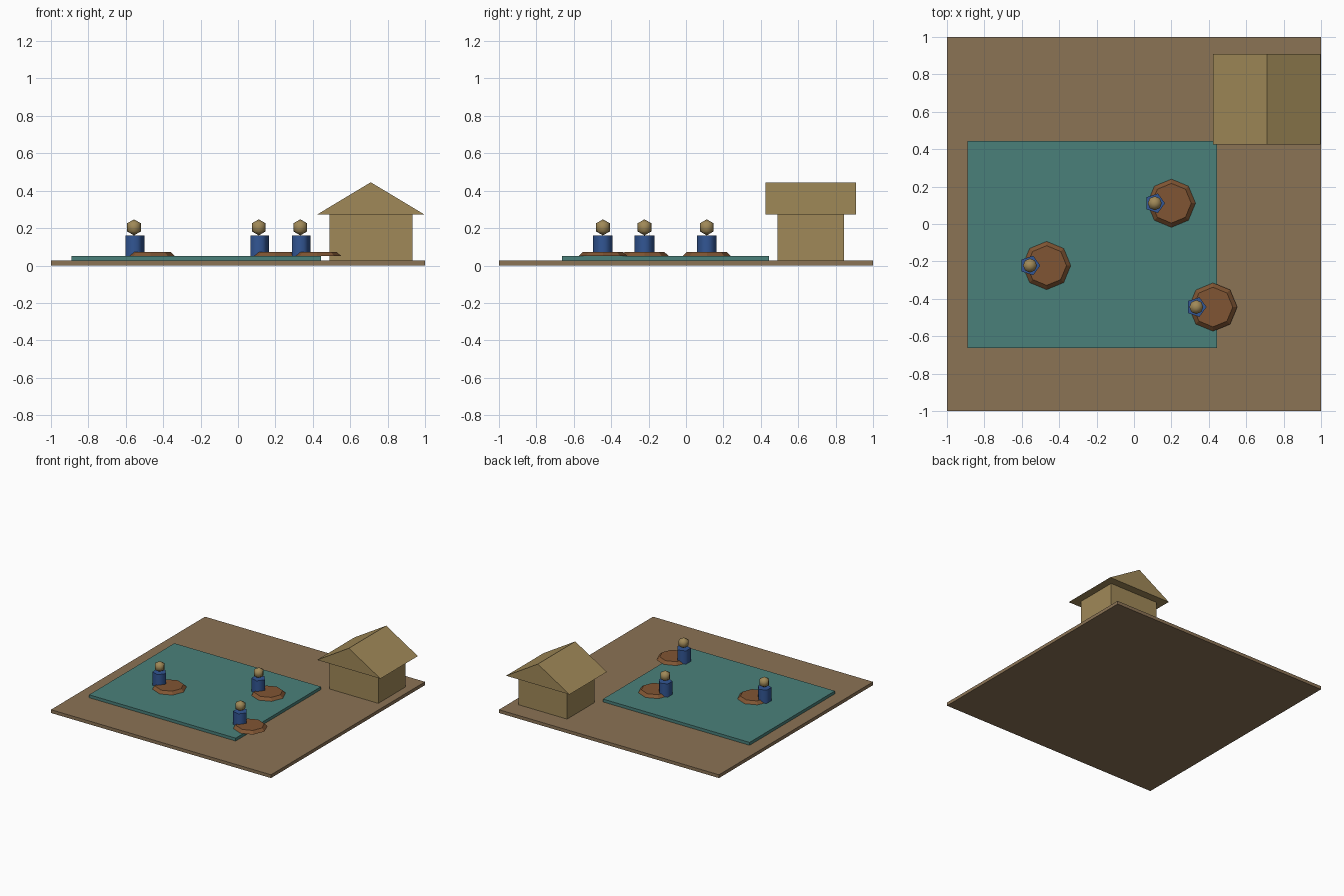
import bpy, bmesh, math
from mathutils import Matrix

if "Cube" in bpy.data.objects:
    bpy.data.objects.remove(bpy.data.objects["Cube"])


def srgb(r, g, b):
    lin = lambda c: c / 12.92 if c <= 0.04045 else ((c + 0.055) / 1.055) ** 2.4
    return (lin(r / 255), lin(g / 255), lin(b / 255), 1)


def material(name, *rgb):
    m = bpy.data.materials.new(name)
    m.diffuse_color = srgb(*rgb)
    m.use_nodes = True
    m.node_tree.nodes["Principled BSDF"].inputs["Base Color"].default_value = m.diffuse_color
    return m


earth = material("earth brown", 139, 115, 85)
water = material("pond teal", 74, 128, 122)
wood = material("boat wood", 128, 85, 51)
cloth = material("blue cloth", 50, 86, 148)
tan = material("tan", 160, 137, 88)


def finish(name, bm, mat, smooth=None):
    bmesh.ops.recalc_face_normals(bm, faces=bm.faces)
    mesh = bpy.data.meshes.new(name)
    bm.to_mesh(mesh)
    bm.free()
    mesh.materials.append(mat)
    obj = bpy.data.objects.new(name, mesh)
    bpy.context.collection.objects.link(obj)
    if smooth:
        bpy.ops.object.select_all(action='DESELECT')
        obj.select_set(True)
        bpy.context.view_layer.objects.active = obj
        bpy.ops.object.shade_smooth_by_angle(angle=math.radians(smooth))
    return obj


def box(name, x0, x1, y0, y1, z0, z1, mat):
    bm = bmesh.new()
    size = Matrix.Diagonal((x1 - x0, y1 - y0, z1 - z0, 1))
    mid = Matrix.Translation(((x0 + x1) / 2, (y0 + y1) / 2, (z0 + z1) / 2))
    bmesh.ops.create_cube(bm, size=1, matrix=mid @ size)
    return finish(name, bm, mat)


def frustum(name, x, y, z0, z1, r0, r1, sides, mat, smooth=None):
    # Regular polygon prism with one corner pointing along +x
    bm = bmesh.new()
    rings = []
    for z, r in ((z0, r0), (z1, r1)):
        angles = [2 * math.pi * i / sides for i in range(sides)]
        rings.append([bm.verts.new((x + r * math.cos(a), y + r * math.sin(a), z)) for a in angles])
    low, high = rings
    bm.faces.new(low[::-1])
    bm.faces.new(high)
    for i in range(sides):
        j = (i + 1) % sides
        bm.faces.new((low[i], low[j], high[j], high[i]))
    return finish(name, bm, mat, smooth)


# Ground slab and pond
box("ground", -1, 1, -1, 1, 0, 0.027, earth)
box("pond", -0.889, 0.444, -0.664, 0.444, 0.015, 0.051, water)

# Hut walls
box("hut_walls", 0.489, 0.933, 0.489, 0.845, 0.01, 0.272, tan)

# Gabled roof: triangle extruded along y
bm = bmesh.new()
profile = ((0.422, 0.272), (0.998, 0.272), (0.71, 0.445))
gable = bm.faces.new([bm.verts.new((x, 0.424, z)) for x, z in profile])
back = bmesh.ops.extrude_face_region(bm, geom=[gable])["geom"]
moved = [v for v in back if isinstance(v, bmesh.types.BMVert)]
bmesh.ops.translate(bm, verts=moved, vec=(0, 0.486, 0))
finish("hut_roof", bm, tan)

# Three round boats, each with a seated rower
for n, (x, y) in enumerate(((0.2, 0.111), (-0.467, -0.222), (0.422, -0.444)), 1):
    frustum(f"boat_{n}", x, y, 0.05, 0.073, 0.13, 0.106, 8, wood)
    px = x - 0.089
    frustum(f"rower_body_{n}", px, y, 0.05, 0.16, 0.055, 0.055, 5, cloth, 80)
    bm = bmesh.new()
    bmesh.ops.create_uvsphere(bm, u_segments=8, v_segments=3, radius=0.043,
                              matrix=Matrix.Translation((px, y, 0.204)))
    finish(f"rower_head_{n}", bm, tan, 80)
